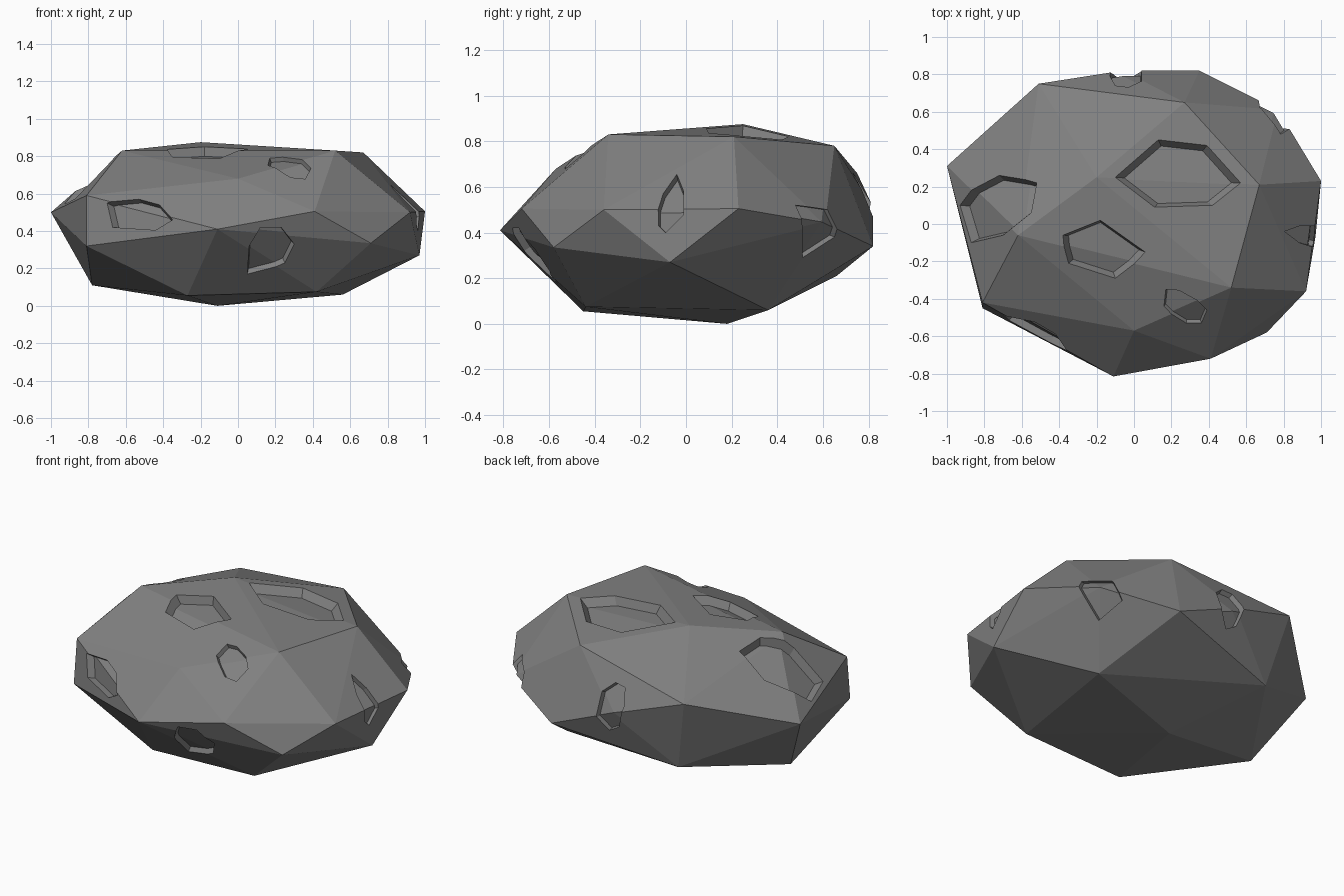
import bpy, bmesh
from mathutils import Vector
from mathutils.bvhtree import BVHTree

if "Cube" in bpy.data.objects:
    bpy.data.objects.remove(bpy.data.objects["Cube"])

# Corner points of the faceted boulder
CORNERS = [
    (-.20, .25, .875), (-.62, -.06, .83), (.52, -.34, .83), (.67, .21, .82), (.27, .65, .78),
    (0, -.57, .68), (-.51, .75, .66), (-.81, -.42, .59), (-1, .31, .50), (-.06, .82, .51),
    (1, .23, .505), (.92, -.36, .50), (.41, -.72, .505), (-.11, -.815, .41), (.71, -.58, .335),
    (-.81, -.45, .32), (.35, .82, .34), (.77, .61, .44), (.97, -.07, .27), (-.41, .66, .21),
    (-.78, .09, .11), (.42, -.44, .075), (-.27, -.45, .055), (.56, .36, .06), (-.11, .18, 0)]

# Pit outlines: (side seen from, depth, outline in that view)
PITS = [
    ("top", .05, [(-.10, .25), (.13, .45), (.39, .42), (.57, .22), (.42, .10), (.11, .09)]),
    ("top", .05, [(-.38, -.06), (-.18, .02), (.06, -.15), (-.10, -.29), (-.35, -.21)]),
    ("top", .05, [(-.93, .10), (-.87, .18), (-.72, .26), (-.52, .22), (-.55, .06), (-.70, -.06), (-.87, -.10)]),
    ("top", .025, [(.17, -.35), (.24, -.355), (.34, -.41), (.39, -.46), (.36, -.53), (.28, -.53), (.16, -.44)]),
    ("front", .04, [(-.70, .55), (-.53, .57), (-.42, .54), (-.35, .46), (-.44, .405), (-.67, .42)]),
    ("front", .03, [(.05, .17), (.06, .32), (.12, .42), (.23, .42), (.30, .33), (.25, .23)]),
    ("right", .03, [(-.12, .43), (-.09, .40), (-.01, .48), (-.01, .58), (-.04, .655), (-.10, .57)]),
    ("right", .03, [(.48, .52), (.62, .50), (.65, .38), (.51, .29)]),
    ("back", .03, [(-.03, .66), (.04, .60), (.04, .46), (-.02, .38), (-.09, .42), (-.13, .56), (-.10, .65)])]

VIEWS = {  # ray start and direction for each view
    "top": (lambda a, b: Vector((a, b, 3)), Vector((0, 0, -1))),
    "front": (lambda a, b: Vector((a, -3, b)), Vector((0, 1, 0))),
    "right": (lambda a, b: Vector((3, a, b)), Vector((-1, 0, 0))),
    "back": (lambda a, b: Vector((a, 3, b)), Vector((0, -1, 0)))}
SLOPE = 3.0  # taper of the pit walls


def hull_object(name, points):
    bm = bmesh.new()
    for p in points:
        bm.verts.new(p)
    res = bmesh.ops.convex_hull(bm, input=bm.verts)
    junk = [g for g in res["geom_interior"] if isinstance(g, bmesh.types.BMVert)]
    bmesh.ops.delete(bm, geom=junk, context='VERTS')
    bmesh.ops.recalc_face_normals(bm, faces=bm.faces)
    tree = BVHTree.FromBMesh(bm)
    mesh = bpy.data.meshes.new(name)
    bm.to_mesh(mesh)
    bm.free()
    ob = bpy.data.objects.new(name, mesh)
    bpy.context.collection.objects.link(ob)
    return ob, tree


def subtract(target, tool):
    tool.hide_render = True
    mod = target.modifiers.new("cut", 'BOOLEAN')
    mod.operation = 'DIFFERENCE'
    mod.solver = 'EXACT'
    mod.object = tool
    bpy.context.view_layer.objects.active = target
    bpy.ops.object.modifier_apply(modifier=mod.name)
    bpy.data.objects.remove(tool)


boulder, surface = hull_object("boulder", CORNERS)

# Tapered pits whose floors are sunken copies of the boulder's own facets
for view, depth, outline in PITS:
    start, ray = VIEWS[view]
    rim = [surface.ray_cast(start(a, b), ray)[0] for a, b in outline]
    rim = [p for p in rim if p is not None]
    mid = sum(rim, Vector()) / len(rim)
    n = sum(((p - mid).cross(rim[(k + 1) % len(rim)] - mid) for k, p in enumerate(rim)), Vector()).normalized()
    if n.dot(ray) > 0:
        n = -n
    flat = []
    for p in rim:
        h = (p - mid).dot(n)
        flat.append(((p - mid) - n * h) / (1 + SLOPE * h))
    cutter, _ = hull_object("pit_cutter", [mid + v * (1 + SLOPE * h) + n * h for h in (-.15, .12) for v in flat])
    floor, _ = hull_object("pit_floor", [Vector(c) - n * depth for c in CORNERS])
    subtract(cutter, floor)
    subtract(boulder, cutter)

# Dark grey stone
stone = bpy.data.materials.new("dark_stone")
stone.diffuse_color = (.22, .22, .22, 1)
stone.use_nodes = True
stone.node_tree.nodes["Principled BSDF"].inputs["Base Color"].default_value = stone.diffuse_color
boulder.data.materials.clear()
boulder.data.materials.append(stone)
for poly in boulder.data.polygons:
    poly.material_index = 0
    poly.use_smooth = False
